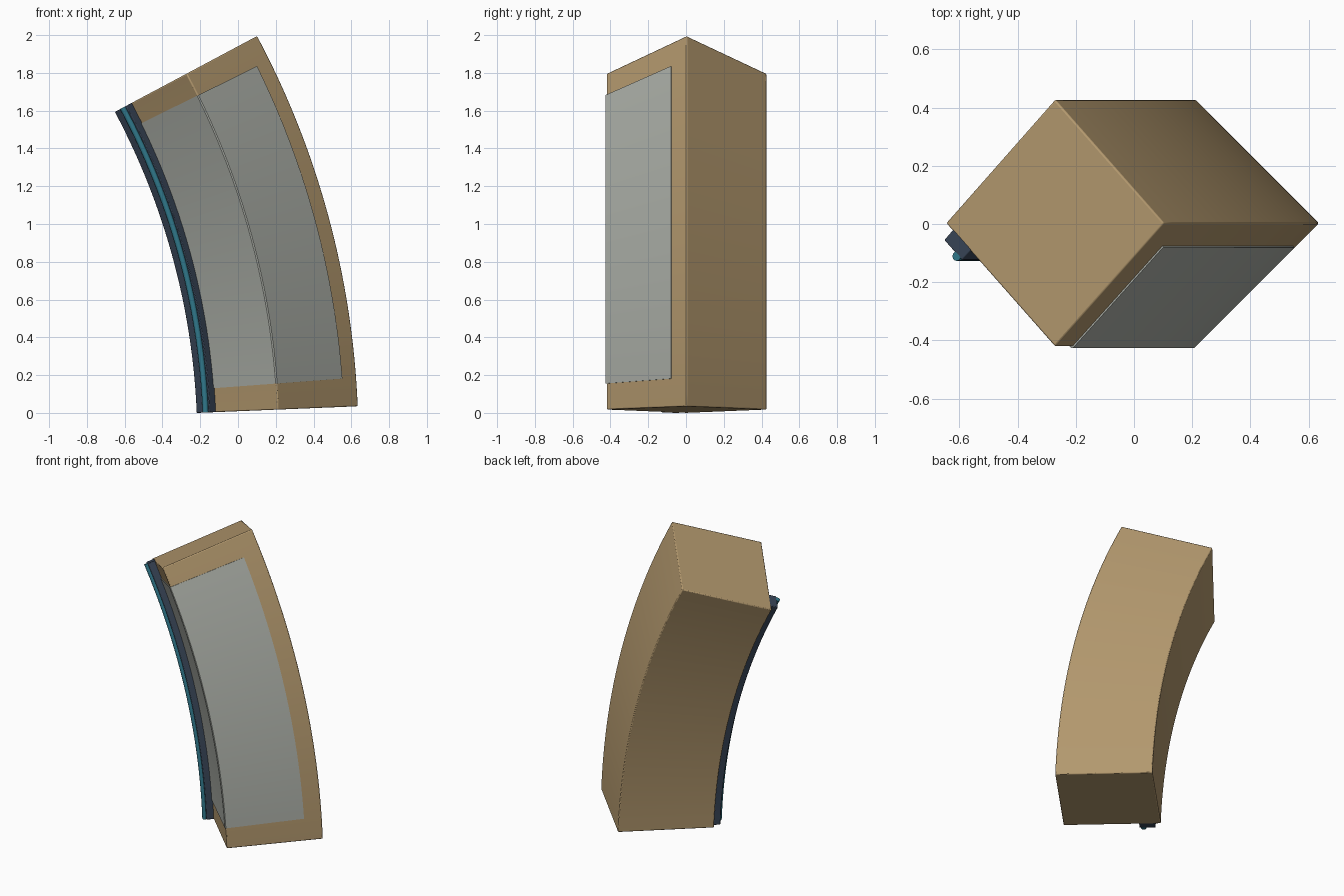
import bpy, bmesh, math

if "Cube" in bpy.data.objects:
    bpy.data.objects.remove(bpy.data.objects["Cube"])

# All parts are sweeps about one arc centre in the xz plane
CX, CZ, R = -3.927, -0.153, 4.142
A0, A1 = 2.36, 28.07       # end angles of the block, degrees
H = 0.425                  # half diagonal of the square section
DY = 0.003                 # keeps the model centred in y


def material(name, color):
    m = bpy.data.materials.new(name)
    m.diffuse_color = (*color, 1)
    m.use_nodes = True
    m.node_tree.nodes["Principled BSDF"].inputs["Base Color"].default_value = m.diffuse_color
    return m


def sweep(name, profile, a0, a1, mat, steps=32, bevel=0):
    """Sweep a closed (radial offset, y) profile along the arc."""
    bm = bmesh.new()
    rings = []
    for i in range(steps + 1):
        a = math.radians(a0 + (a1 - a0) * i / steps)
        rings.append([bm.verts.new((CX + (R + r) * math.cos(a), y + DY,
                                    CZ + (R + r) * math.sin(a)))
                      for r, y in profile])
    n = len(profile)
    for p, q in zip(rings, rings[1:]):
        for j in range(n):
            k = (j + 1) % n
            bm.faces.new((p[j], p[k], q[k], q[j]))
    bm.faces.new(rings[0])
    bm.faces.new(rings[-1])
    bmesh.ops.recalc_face_normals(bm, faces=bm.faces)
    mesh = bpy.data.meshes.new(name)
    bm.to_mesh(mesh)
    bm.free()
    mesh.materials.append(mat)
    ob = bpy.data.objects.new(name, mesh)
    bpy.context.collection.objects.link(ob)
    if bevel:
        b = ob.modifiers.new("soft_edges", 'BEVEL')
        b.width, b.segments = bevel, 2
        b.limit_method, b.angle_limit = 'ANGLE', math.radians(40)
    bpy.ops.object.select_all(action='DESELECT')
    ob.select_set(True)
    bpy.context.view_layer.objects.active = ob
    bpy.ops.object.shade_smooth_by_angle(angle=math.radians(31))
    return ob


tan = material("tan", (0.45, 0.315, 0.155))
grey = material("grey", (0.41, 0.43, 0.39))
navy = material("dark_navy", (0.04, 0.06, 0.095))
teal = material("teal", (0.03, 0.19, 0.26))

# Curved block with a diamond section
sweep("curved_block", [(-H, 0), (0, -H), (H, 0), (0, H)], A0, A1, tan, bevel=0.006)

# Thin panel wrapped round the front edge
sweep("front_panel", [(-0.35, -0.083), (-0.004, -0.429), (0.004, -0.429), (0.35, -0.083),
                      (0.335, -0.068), (0, -0.403), (-0.335, -0.068)],
      4.27, 26.28, grey)

# Dark rail along the inner edge of the front left face
sweep("edge_rail", [(-0.395, -0.02), (-0.432, -0.058), (-0.362, -0.128), (-0.325, -0.09)],
      A0, A1, navy, bevel=0.004)

# Round tube lying on the rail
tube = [(-0.383 + 0.016 * math.cos(t * math.pi / 6),
         -0.114 + 0.016 * math.sin(t * math.pi / 6)) for t in range(12)]
sweep("edge_tube", tube, A0, A1, teal)
